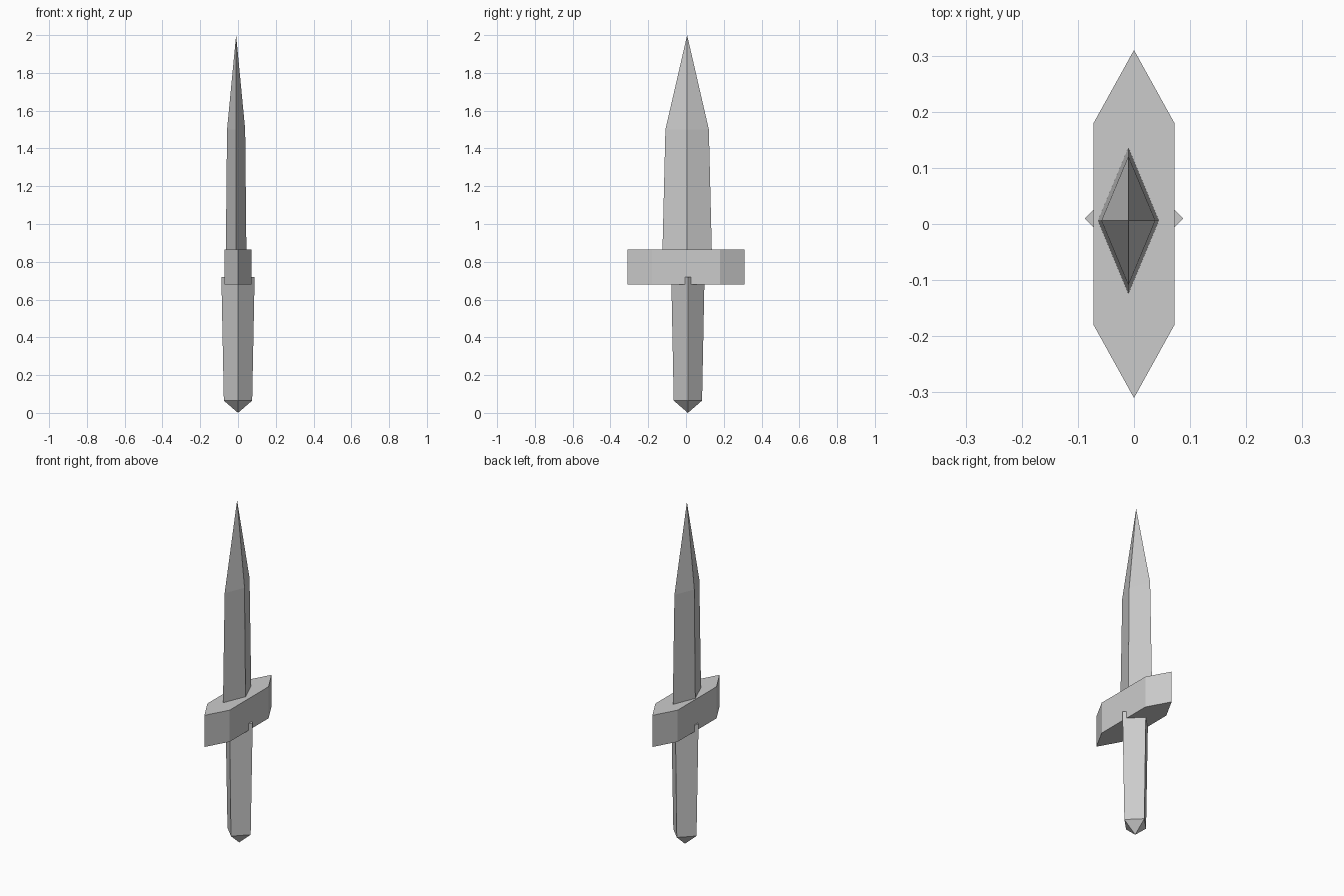
import bpy
import bmesh

cube = bpy.data.objects.get("Cube")
if cube:
    bpy.data.objects.remove(cube, do_unlink=True)

grey = bpy.data.materials.new("plain grey")
grey.use_nodes = True
colour = (0.6, 0.6, 0.6, 1)
grey.diffuse_color = colour
grey.node_tree.nodes["Principled BSDF"].inputs["Base Color"].default_value = colour


def loft(name, outline, sections, centre=(0, 0)):
    """Join scaled copies of an outline; a zero-sized section becomes a point.
    Each section is (z, x scale, y scale), listed from bottom to top."""
    bm = bmesh.new()
    rings = []
    for z, sx, sy in sections:
        points = outline if sx else [(0, 0)]
        rings.append([bm.verts.new((centre[0] + x * sx, centre[1] + y * sy, z))
                      for x, y in points])
    n = len(outline)
    for low, high in zip(rings, rings[1:]):
        for i in range(n):
            j = (i + 1) % n
            corners = [low[i % len(low)], low[j % len(low)],
                       high[j % len(high)], high[i % len(high)]]
            bm.faces.new(list(dict.fromkeys(corners)))
    for ring in (rings[0], rings[-1]):
        if len(ring) > 1:
            bm.faces.new(ring)
    bmesh.ops.recalc_face_normals(bm, faces=bm.faces)
    mesh = bpy.data.meshes.new(name)
    bm.to_mesh(mesh)
    bm.free()
    mesh.materials.append(grey)
    obj = bpy.data.objects.new(name, mesh)
    bpy.context.collection.objects.link(obj)
    return obj


diamond = [(1, 0), (0, 1), (-1, 0), (0, -1)]
hexagon = [(0.072, -0.18), (0.072, 0.18), (0, 0.31),
           (-0.072, 0.18), (-0.072, -0.18), (0, -0.31)]

# Tapered four-sided grip with a pointed pommel
loft("grip", diamond,
     [(0, 0, 0), (0.065, 0.075, 0.075), (0.72, 0.088, 0.088)], (0, 0.01))

# Long hexagonal crossguard
loft("crossguard", hexagon, [(0.68, 1, 1), (0.865, 1, 1)])

# Diamond-section blade narrowing to a point
loft("blade", diamond,
     [(0.8, 0.055, 0.132), (1.5, 0.048, 0.115), (2, 0, 0)], (-0.01, 0.006))
